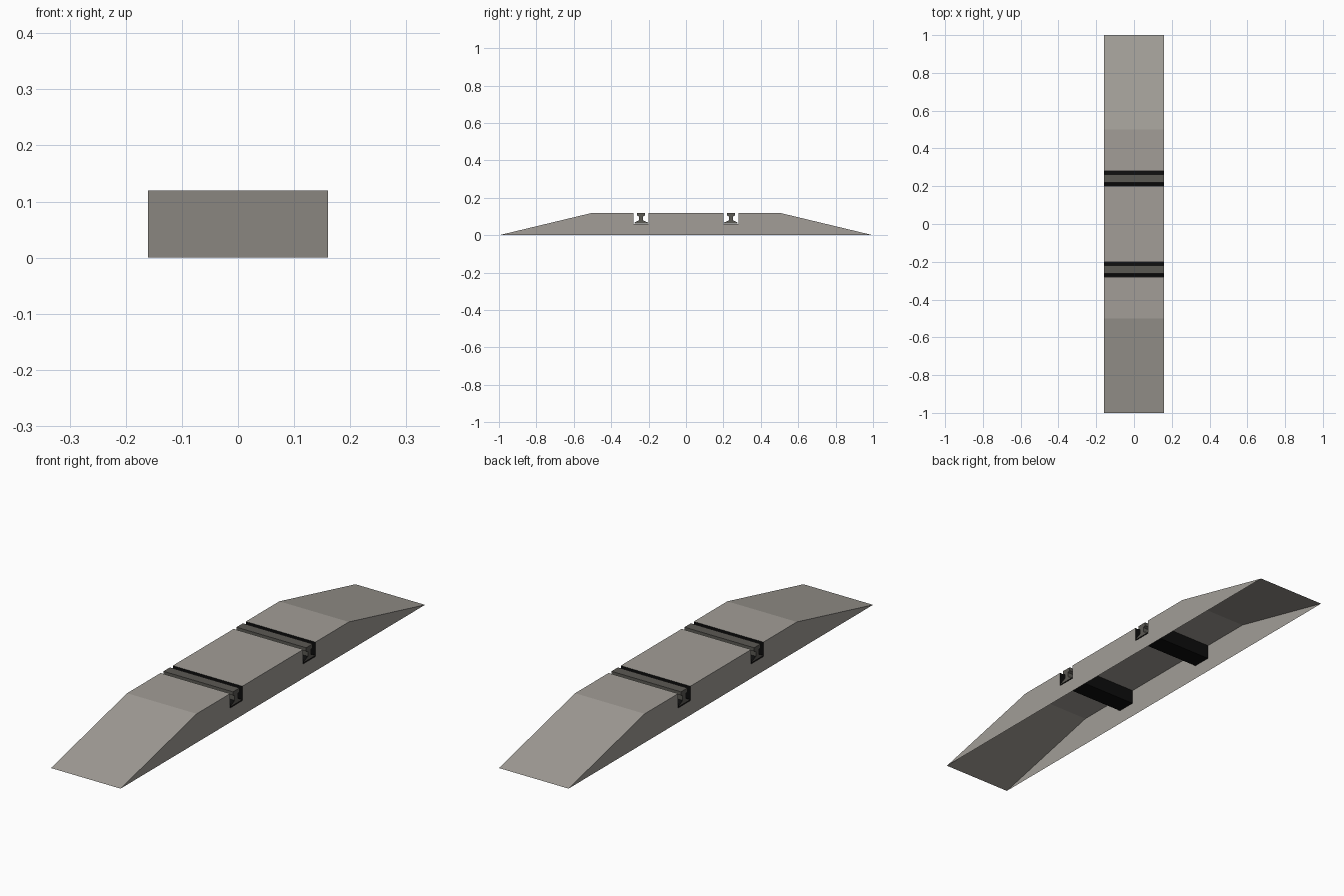
import bpy

if "Cube" in bpy.data.objects:
    bpy.data.objects.remove(bpy.data.objects["Cube"])

W = 0.16            # half width
TOP = 0.12          # top height
FLOOR = 0.06        # channel floor height
RAIL_Y = 0.24       # rail centre
HALF = 0.04         # half channel width


def material(name, rgb):
    m = bpy.data.materials.new(name)
    m.diffuse_color = (*rgb, 1)
    m.use_nodes = True
    m.node_tree.nodes["Principled BSDF"].inputs["Base Color"].default_value = m.diffuse_color
    return m


stone = material("grey stone", (0.36, 0.34, 0.31))
steel = material("dark steel", (0.105, 0.10, 0.088))
black = material("black", (0.004, 0.004, 0.004))


def mesh_object(name, verts, faces, mat):
    me = bpy.data.meshes.new(name)
    me.from_pydata(verts, [], faces)
    me.materials.append(mat)
    ob = bpy.data.objects.new(name, me)
    bpy.context.collection.objects.link(ob)
    return ob


def extrude(name, profile, mat, skip=(), caps=True):
    """Sweep a y-z profile across the width; skip leaves out edge strips."""
    n = len(profile)
    verts = [(x, y, z) for x in (W, -W) for y, z in profile]
    faces = [(i, i + n, (i + 1) % n + n, (i + 1) % n) for i in range(n) if i not in skip]
    if caps:
        faces += [tuple(range(n)), tuple(reversed(range(n, 2 * n)))]
    return mesh_object(name, verts, faces, mat)


# Ramped bed, hollow underneath, with two notches across the top
a, b = RAIL_Y - HALF, RAIL_Y + HALF
half = [(1, 0), (0.5, TOP), (b, TOP), (b, FLOOR), (a, FLOOR), (a, TOP)]
bed = half + [(-y, z) for y, z in reversed(half)]
n = len(bed)
extrude("ballast_bed", bed, stone, skip=(2, 3, 4, 6, 7, 8, n - 1))

# Channels and rails
rail_half = [(0.036, 0.064), (0.036, 0.068), (0.010, 0.080), (0.010, 0.100),
             (0.021, 0.105), (0.021, TOP)]
for side, s in (("front", -1), ("back", 1)):
    c = s * RAIL_Y
    extrude(side + "_channel",
            [(c + HALF, TOP), (c + HALF, FLOOR), (c - HALF, FLOOR), (c - HALF, TOP)],
            black, skip=(3,), caps=False)
    prof = [(c + y, z) for y, z in rail_half]
    prof += [(c - y, z) for y, z in reversed(rail_half)]
    rail = extrude(side + "_rail", prof, steel)
    rail.data.materials.append(black)
    for p in rail.data.polygons:      # foot of the rail is black
        if p.center.z < 0.078:
            p.material_index = 1
